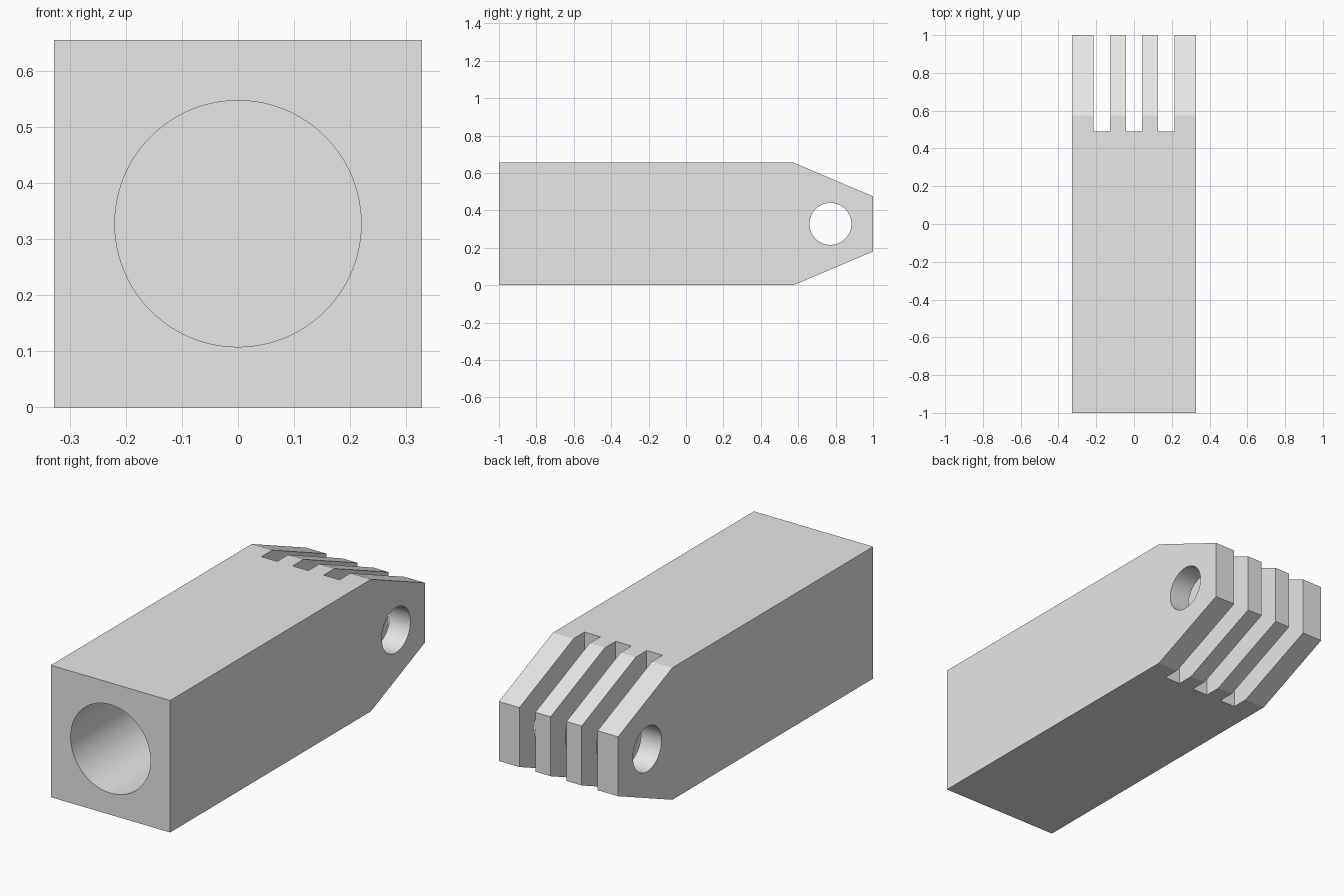
import bpy, bmesh, math
from mathutils import Vector

if "Cube" in bpy.data.objects:
    bpy.data.objects.remove(bpy.data.objects["Cube"], do_unlink=True)

HALF = 0.3275          # half of the square section
MID_Z = HALF

grey = bpy.data.materials.new("plain_grey")
grey.use_nodes = True
grey.diffuse_color = (0.8, 0.8, 0.8, 1)
grey.node_tree.nodes["Principled BSDF"].inputs["Base Color"].default_value = (0.8, 0.8, 0.8, 1)


def cylinder(name, radius, depth, location, rotation):
    bpy.ops.mesh.primitive_cylinder_add(vertices=96, radius=radius, depth=depth,
                                        location=location, rotation=rotation)
    bpy.context.object.name = name
    return bpy.context.object


def box(name, size, location):
    bpy.ops.mesh.primitive_cube_add(size=1, location=location)
    ob = bpy.context.object
    ob.name, ob.scale = name, size
    return ob


# Square bar with a tapered hinge end, extruded from its side profile
profile = [(-1, 0), (0.575, 0), (1, 0.18), (1, 0.475), (0.575, 0.655), (-1, 0.655)]
bm = bmesh.new()
side = bm.faces.new([bm.verts.new((-HALF, y, z)) for y, z in profile])
grown = bmesh.ops.extrude_face_region(bm, geom=[side])["geom"]
bmesh.ops.translate(bm, vec=Vector((2 * HALF, 0, 0)),
                    verts=[v for v in grown if isinstance(v, bmesh.types.BMVert)])
bmesh.ops.recalc_face_normals(bm, faces=bm.faces)
mesh = bpy.data.meshes.new("hinge_bar")
bm.to_mesh(mesh)
bm.free()
bar = bpy.data.objects.new("hinge_bar", mesh)
bpy.context.collection.objects.link(bar)
mesh.materials.append(grey)

# Blind bore in the front, pin hole across the fingers, three slots between them
quarter = math.pi / 2
bore_end = 0.3
cutters = [
    cylinder("bore_cutter", 0.2195, bore_end + 1.1, (0, (bore_end - 1.1) / 2, MID_Z), (quarter, 0, 0)),
    cylinder("pin_hole_cutter", 0.112, 1, (0, 0.772, MID_Z), (0, quarter, 0)),
]
for x in (-0.171, 0, 0.171):
    cutters.append(box("slot_cutter", (0.087, 0.61, 1), (x, 0.795, MID_Z)))

for cutter in cutters:
    cutter.hide_render = True
    cut = bar.modifiers.new(cutter.name, 'BOOLEAN')
    cut.operation, cut.solver, cut.object = 'DIFFERENCE', 'EXACT', cutter

# Bake the cuts and drop the cutters
bpy.context.view_layer.update()
baked = bpy.data.meshes.new_from_object(bar.evaluated_get(bpy.context.evaluated_depsgraph_get()))
bar.modifiers.clear()
bar.data = baked
baked.materials.clear()
baked.materials.append(grey)
for poly in baked.polygons:
    poly.material_index = 0
for cutter in cutters:
    bpy.data.objects.remove(cutter, do_unlink=True)

bpy.ops.object.select_all(action='DESELECT')
bar.select_set(True)
bpy.context.view_layer.objects.active = bar
bpy.ops.object.shade_smooth_by_angle(angle=math.radians(20))
